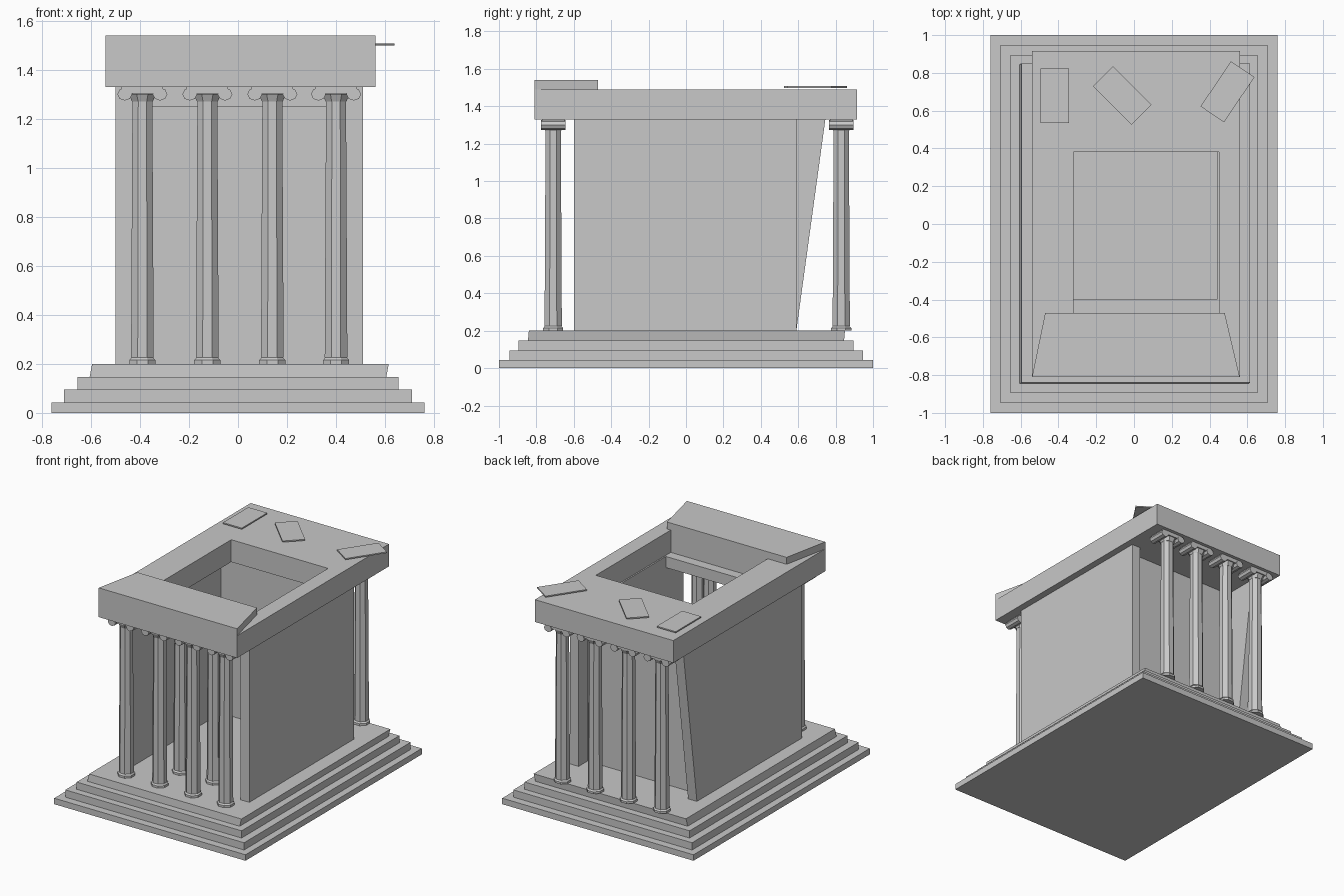
import bpy, bmesh, math
from mathutils import Matrix, Vector

cube = bpy.data.objects.get("Cube")
if cube:
    bpy.data.objects.remove(cube, do_unlink=True)

stone = bpy.data.materials.new("weathered grey stone")
stone.use_nodes = True
GREY = (0.58, 0.58, 0.58, 1)
stone.diffuse_color = GREY
stone.node_tree.nodes["Principled BSDF"].inputs["Base Color"].default_value = GREY


def finish(name, bm):
    bmesh.ops.recalc_face_normals(bm, faces=bm.faces)
    mesh = bpy.data.meshes.new(name)
    bm.to_mesh(mesh)
    bm.free()
    mesh.materials.append(stone)
    obj = bpy.data.objects.new(name, mesh)
    bpy.context.collection.objects.link(obj)
    return obj


def add_box(bm, x, y, z):
    size = Vector((x[1] - x[0], y[1] - y[0], z[1] - z[0]))
    mid = Vector((sum(x) / 2, sum(y) / 2, sum(z) / 2))
    mat = Matrix.Translation(mid) @ Matrix.Diagonal(size).to_4x4()
    return bmesh.ops.create_cube(bm, size=1, matrix=mat)["verts"]


def box(name, x, y, z, adjust=None):
    bm = bmesh.new()
    for v in add_box(bm, x, y, z):
        if adjust:
            adjust(v.co)
    return finish(name, bm)


def prism(bm, profile, axis_len, place):
    """Extrude a closed 2D outline along its normal."""
    face = bm.faces.new([bm.verts.new(place @ Vector((u, v, 0))) for u, v in profile])
    out = bmesh.ops.extrude_face_region(bm, geom=[face])["geom"]
    shift = place.to_3x3() @ Vector((0, 0, axis_len))
    bmesh.ops.translate(bm, vec=shift, verts=[g for g in out if isinstance(g, bmesh.types.BMVert)])


def ring(bm, r1, r2, z1, z2):
    mat = Matrix.Translation((0, 0, (z1 + z2) / 2)) @ Matrix.Rotation(math.pi / 8, 4, "Z")
    bmesh.ops.create_cone(bm, cap_ends=True, segments=8, radius1=r1, radius2=r2,
                          depth=z2 - z1, matrix=mat)


# Stepped base
FLOOR, EAVES, CORNICE = 0.2, 1.33, 1.49
box("plinth", (-.76, .76), (-1, 1), (0, .043))
box("lower_step", (-.71, .71), (-.945, .945), (.043, .095))
box("middle_step", (-.655, .655), (-.895, .895), (.095, .147))


def lean_step(co):
    if co.z > .18:
        co.x += .01
        co.y += .005


box("top_step", (-.605, .605), (-.845, .845), (.147, FLOOR), lean_step)

# Inner chamber: the right-hand side wall flares backwards at the top
def flare(co):
    if co.y > 0 and co.z > 1:
        co.y = .745


box("flared_side_wall", (-.5, -.43), (-.6, .59), (FLOOR, EAVES), flare)
box("straight_side_wall", (.44, .51), (-.6, .59), (FLOOR, EAVES))
box("chamber_back_wall", (-.43, .44), (.42, .49), (FLOOR, EAVES))
box("porch_lintel", (-.43, .44), (-.54, -.4), (1.25, EAVES))


# Columns with scrolled capitals
def column_mesh():
    bm = bmesh.new()
    ring(bm, .058, .058, FLOOR, .215)
    ring(bm, .058, .048, .215, .225)
    ring(bm, .05, .044, .225, 1.285)
    ring(bm, .046, .06, 1.27, 1.3)
    add_box(bm, (-.085, .085), (-.06, .06), (1.302, EAVES))
    # scrolls, each with a narrower waist
    outline = [(.03 * math.cos(a * math.pi / 4), .026 * math.sin(a * math.pi / 4)) for a in range(8)]
    for side in (-1, 1):
        place = Matrix.Translation((side * .072, .065, 1.3)) @ Matrix.Rotation(math.pi / 2, 4, "X")
        prism(bm, outline, .13, place)
    return finish("front_column_1", bm)


first = column_mesh()
COLUMN_X = (-.39, -.125, .14, .4)
rows = (("front", -.71, COLUMN_X), ("back", .83, COLUMN_X), ("porch", -.47, COLUMN_X[1:3]))
for row, y, xs in rows:
    for i, x in enumerate(xs, 1):
        name = f"{row}_column_{i}"
        if name == first.name:
            col = first
        else:
            col = bpy.data.objects.new(name, first.data)
            bpy.context.collection.objects.link(col)
        col.location = (x, y, 0)

# Entablature around the open roof
box("left_beam", (.45, .56), (-.47, .38), (EAVES, CORNICE))
box("right_beam", (-.54, -.32), (-.47, .38), (EAVES, CORNICE))
box("back_roof_slab", (-.54, .56), (.38, .915), (EAVES, CORNICE))
box("front_beam", (-.54, .56), (-.81, -.47), (EAVES, CORNICE))


# Raised front block, narrower towards the rear
def taper(co):
    if co.y > -.6:
        co.x = .48 if co.x > 0 else -.47


box("front_parapet", (-.54, .56), (-.81, -.47), (CORNICE, 1.54), taper)

# Loose tiles lying on the back roof
for i, (x, y, turn) in enumerate(((-.42, .68, 0), (-.063, .68, 45), (.495, .7, -34)), 1):
    tile = box(f"loose_tile_{i}", (-.075, .075), (-.144, .144), (0, .009))
    tile.location = (x, y, 1.498)
    tile.rotation_euler.z = math.radians(turn)
